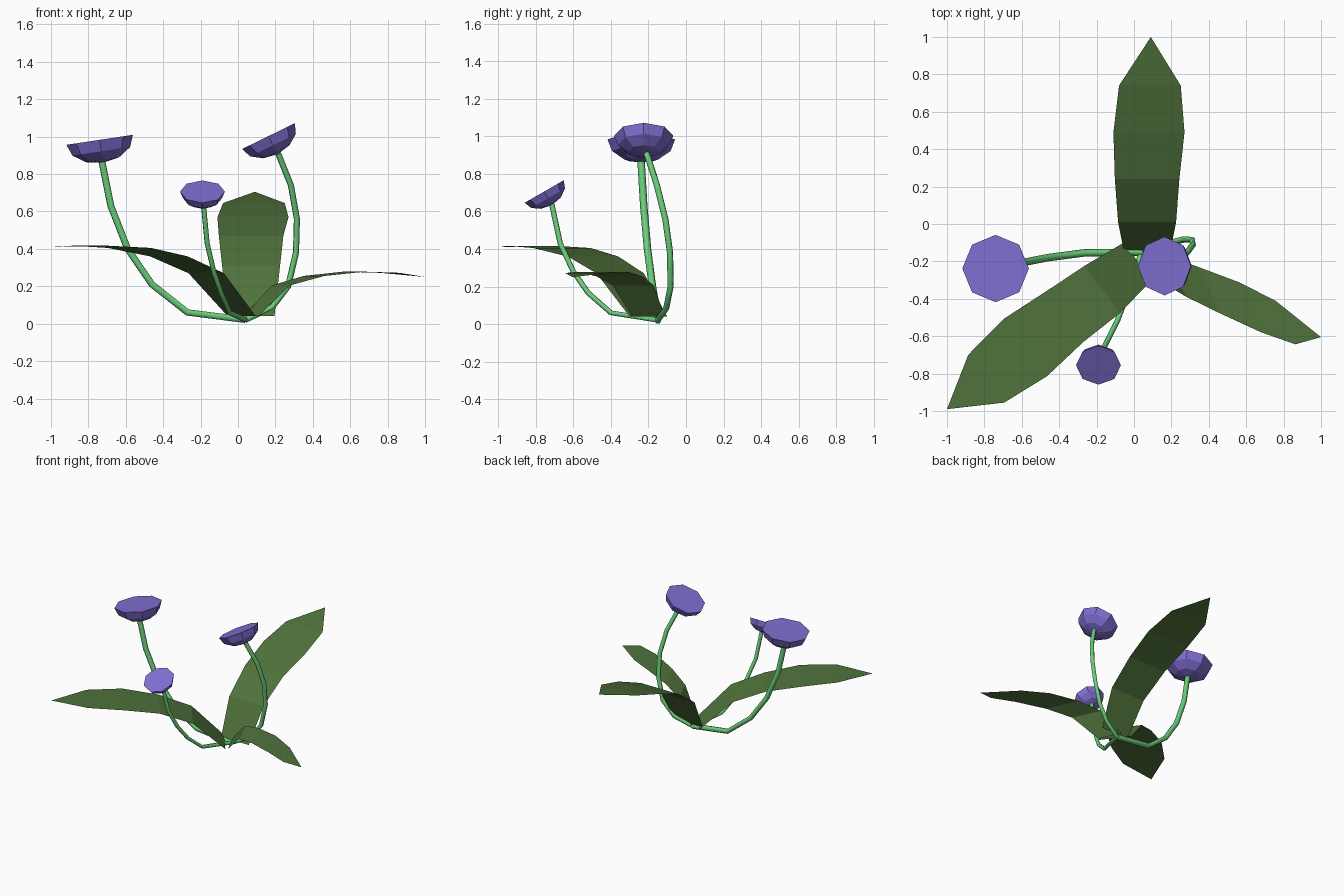
import bpy, bmesh, math
from mathutils import Vector, Matrix

cube = bpy.data.objects.get("Cube")
if cube:
    bpy.data.objects.remove(cube, do_unlink=True)


def material(name, rgb):
    m = bpy.data.materials.new(name)
    m.use_nodes = True
    m.diffuse_color = (*rgb, 1)
    bsdf = next(n for n in m.node_tree.nodes if n.type == 'BSDF_PRINCIPLED')
    bsdf.inputs["Base Color"].default_value = (*rgb, 1)
    return m


leaf_green = material("leaf green", (0.08, 0.17, 0.045))
stem_green = material("stem green", (0.15, 0.62, 0.2))
violet = material("petal violet", (0.215, 0.155, 0.63))


def add(name, data, mat):
    ob = bpy.data.objects.new(name, data)
    data.materials.append(mat)
    bpy.context.collection.objects.link(ob)
    return ob


def leaf(name, across, sections, tip):
    """Ribbon of level cross-sections (centre, width) that closes in a point."""
    bm = bmesh.new()
    side = Vector((*across, 0)).normalized()
    rows = []
    for x, y, z, width in sections:
        c = Vector((x, y, z))
        rows.append([bm.verts.new(c - side * width / 2), bm.verts.new(c + side * width / 2)])
    for (a, b), (c, d) in zip(rows, rows[1:]):
        bm.faces.new((a, b, d, c))
    bm.faces.new((*rows[-1], bm.verts.new(tip)))
    bm.normal_update()
    if sum(f.normal.z for f in bm.faces) < 0:
        bmesh.ops.reverse_faces(bm, faces=bm.faces[:])
    me = bpy.data.meshes.new(name)
    bm.to_mesh(me)
    bm.free()
    return add(name, me, leaf_green)


def stem(name, radius, points):
    """Faceted tube along a bent path."""
    cu = bpy.data.curves.new(name, 'CURVE')
    cu.dimensions = '3D'
    cu.bevel_depth = radius
    cu.bevel_resolution = 1
    cu.use_fill_caps = True
    sp = cu.splines.new('POLY')
    sp.points.add(len(points) - 1)
    for p, co in zip(sp.points, points):
        p.co = (*co, 1)
    return add(name, cu, stem_green)


def flower(name, centre, radius, normal):
    """Lower half of a squashed eight-sided sphere, tilted to face the normal."""
    bm = bmesh.new()
    bmesh.ops.create_uvsphere(bm, u_segments=8, v_segments=6, radius=radius)
    bmesh.ops.bisect_plane(bm, geom=bm.verts[:] + bm.edges[:] + bm.faces[:], dist=1e-4,
                           plane_co=(0, 0, 0), plane_no=(0, 0, 1), clear_outer=True)
    bmesh.ops.holes_fill(bm, edges=[e for e in bm.edges if e.is_boundary], sides=0)
    bmesh.ops.scale(bm, vec=(1, 1, 0.69), verts=bm.verts)
    tilt = Vector((0, 0, 1)).rotation_difference(Vector(normal)).to_matrix().to_4x4()
    bmesh.ops.transform(bm, matrix=Matrix.Translation(centre) @ tilt, verts=bm.verts)
    bmesh.ops.recalc_face_normals(bm, faces=bm.faces)
    me = bpy.data.meshes.new(name)
    bm.to_mesh(me)
    bm.free()
    return add(name, me, violet)


# Leaves
leaf("back_leaf", (1, 0),
     [(0.07, -0.14, 0.04, 0.25), (0.07, 0.01, 0.31, 0.31), (0.07, 0.24, 0.47, 0.345),
      (0.08, 0.49, 0.57, 0.38), (0.085, 0.74, 0.645, 0.33)], (0.09, 1.0, 0.705))
leaf("right_leaf", (0.6, -0.8),
     [(0.02, -0.2, 0.04, 0.25), (-0.17, -0.35, 0.27, 0.316), (-0.37, -0.495, 0.36, 0.336),
      (-0.58, -0.66, 0.405, 0.384), (-0.79, -0.827, 0.417, 0.32)], (-1.0, -0.99, 0.41))
leaf("left_leaf", (0.41, -0.91),
     [(0.07, -0.2, 0.04, 0.19), (0.23, -0.28, 0.205, 0.24), (0.405, -0.355, 0.255, 0.27),
      (0.62, -0.445, 0.278, 0.295), (0.81, -0.527, 0.272, 0.255)], (1.0, -0.605, 0.25))

# Stems
base = (0.04, -0.15, 0.021)
stem("right_stem", 0.02,
     [base, (-0.27, -0.155, 0.06), (-0.46, -0.18, 0.21), (-0.59, -0.205, 0.4),
      (-0.68, -0.225, 0.63), (-0.73, -0.24, 0.88)])
stem("left_stem", 0.017,
     [base, (0.18, -0.105, 0.085), (0.268, -0.082, 0.2), (0.31, -0.085, 0.38),
      (0.315, -0.11, 0.56), (0.283, -0.155, 0.74), (0.215, -0.21, 0.91)])
stem("front_stem", 0.0145,
     [base, (-0.045, -0.4, 0.06), (-0.09, -0.52, 0.165), (-0.13, -0.6, 0.28),
      (-0.165, -0.67, 0.43), (-0.185, -0.715, 0.64)])

# Flower heads
flower("right_flower", (-0.74, -0.238, 0.983), 0.18, (-0.15, 0, 1))
flower("left_flower", (0.163, -0.225, 1.003), 0.157, (-0.44, 0, 0.9))
flower("front_flower", (-0.19, -0.755, 0.706), 0.12, (0, -0.5, 0.87))
